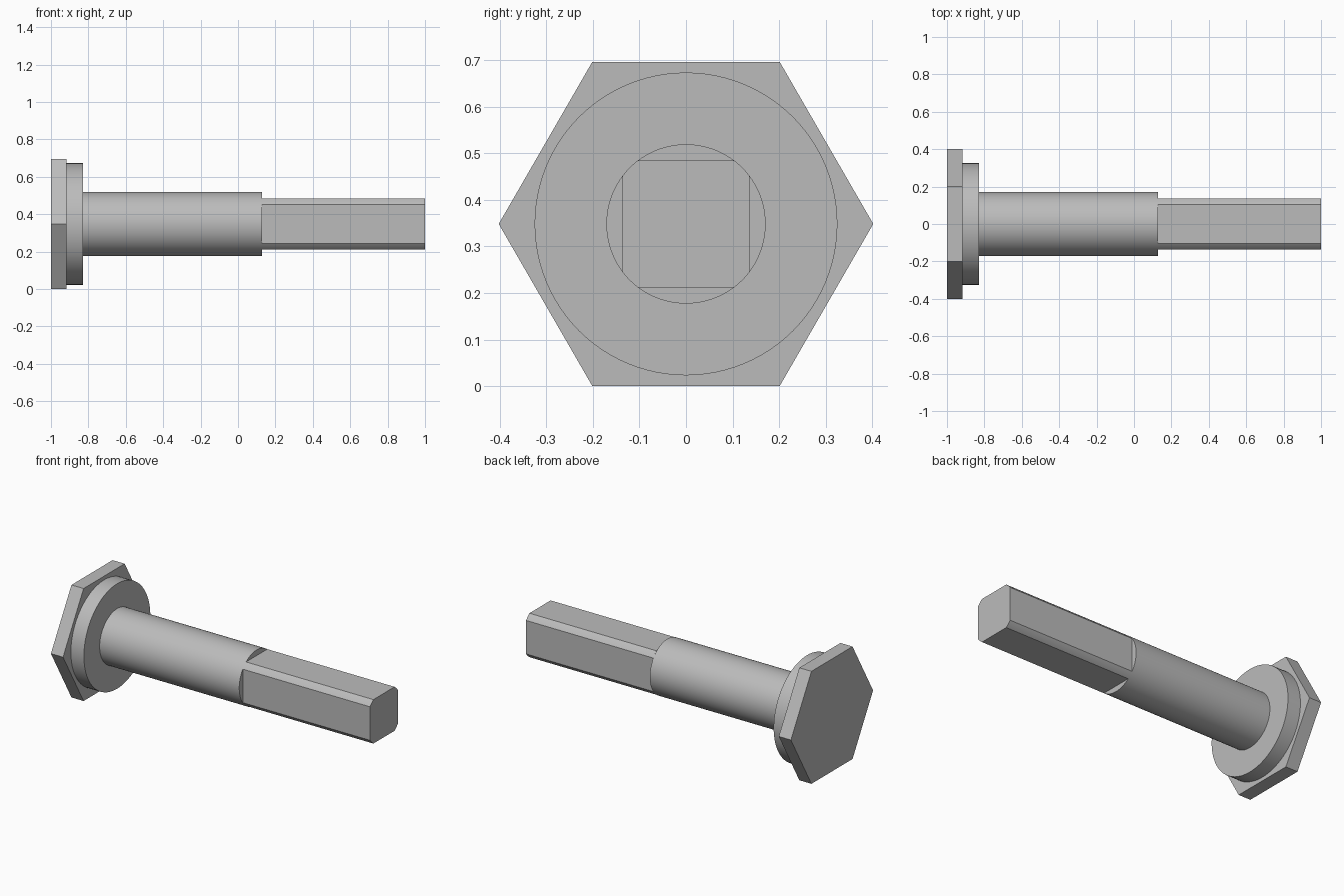
import bpy
import bmesh
from math import cos, sin, asin, acos, pi, radians

cube = bpy.data.objects.get("Cube")
if cube:
    bpy.data.objects.remove(cube, do_unlink=True)

HEX_R = 0.402
AXIS_Z = HEX_R * cos(pi / 6)
SHANK_R = 0.171
FLAT = 0.136          # half distance across the drive flats

steel = bpy.data.materials.new("grey steel")
steel.use_nodes = True
grey = (0.5, 0.5, 0.5, 1)
steel.diffuse_color = grey
steel.node_tree.nodes["Principled BSDF"].inputs["Base Color"].default_value = grey


def ring(radius, sides):
    return [(radius * cos(2 * pi * i / sides), radius * sin(2 * pi * i / sides))
            for i in range(sides)]


def rounded_square(radius, half, steps=6):
    """A square whose corners are cut by a circle."""
    start, end = acos(half / radius), asin(half / radius)
    angles = [q * pi / 2 + start + (end - start) * i / steps
              for q in range(4) for i in range(steps + 1)]
    return [(radius * cos(a), radius * sin(a)) for a in angles]


def prism(name, section, x0, x1, start_cap=False):
    """Extrude a y/z section along x; hidden joint faces are left out."""
    bm = bmesh.new()
    a, b = [[bm.verts.new((x, y, z + AXIS_Z)) for y, z in section] for x in (x0, x1)]
    bm.faces.new(b)
    if start_cap:
        bm.faces.new(a[::-1])
    for i in range(len(a)):
        j = (i + 1) % len(a)
        bm.faces.new((a[i], a[j], b[j], b[i]))
    mesh = bpy.data.meshes.new(name)
    bm.to_mesh(mesh)
    bm.free()
    mesh.materials.append(steel)
    obj = bpy.data.objects.new(name, mesh)
    bpy.context.collection.objects.link(obj)
    bpy.ops.object.select_all(action='DESELECT')
    obj.select_set(True)
    bpy.context.view_layer.objects.active = obj
    bpy.ops.object.shade_smooth_by_angle(angle=radians(20))


# Hexagonal head, round collar, round shank and square drive end
prism("hex_head", ring(HEX_R, 6), -1, -0.917, start_cap=True)
prism("collar", ring(0.325, 96), -0.917, -0.828)
prism("shank", ring(SHANK_R, 96), -0.828, 0.128)
prism("square_drive_end", rounded_square(SHANK_R, FLAT), 0.128, 1)
